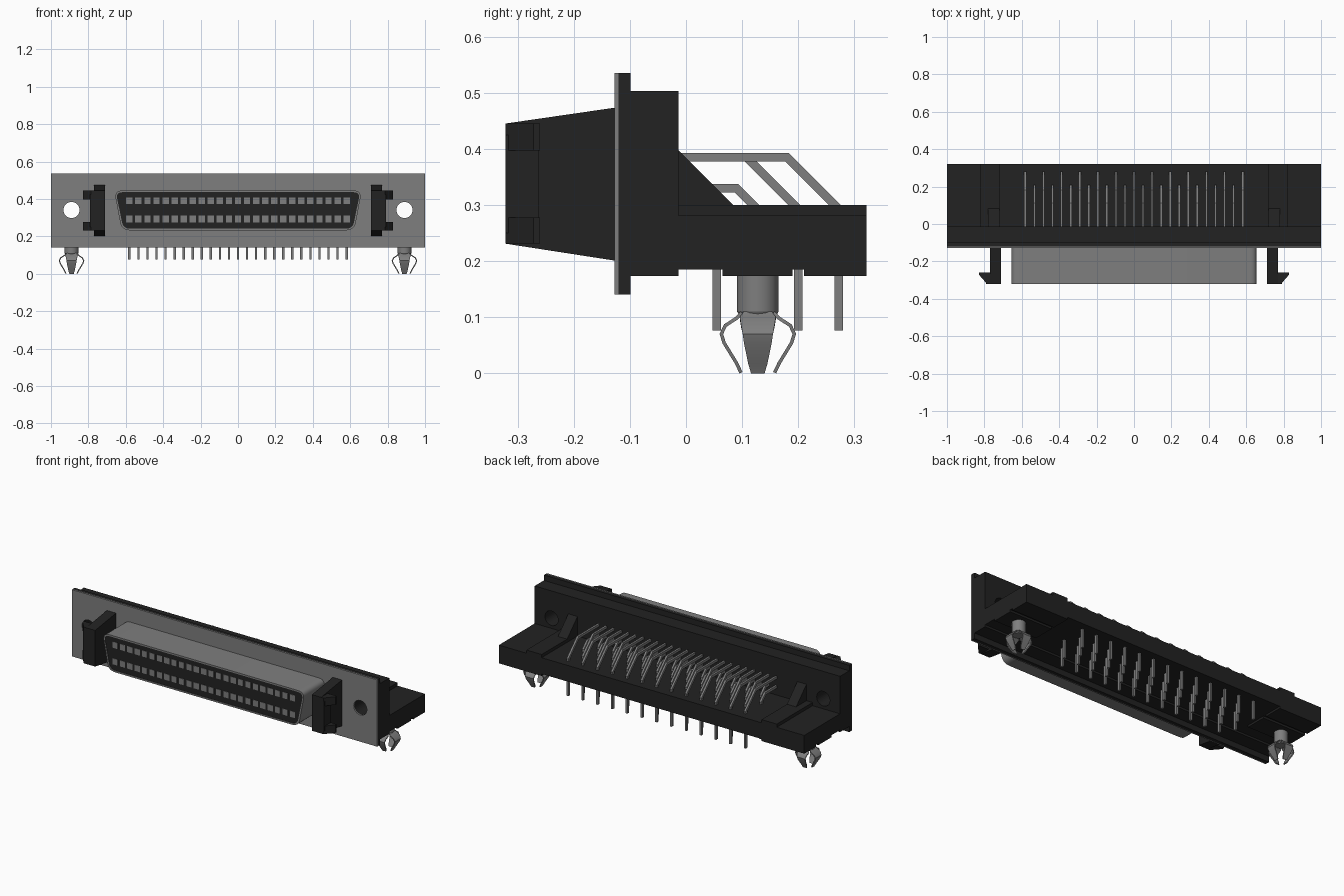
import bpy, bmesh, math
from mathutils import Vector, Matrix

if "Cube" in bpy.data.objects:
    bpy.data.objects.remove(bpy.data.objects["Cube"])


def material(name, rgb, rough):
    m = bpy.data.materials.new(name)
    m.use_nodes = True
    m.diffuse_color = (*rgb, 1)
    b = m.node_tree.nodes["Principled BSDF"]
    b.inputs["Base Color"].default_value = (*rgb, 1)
    b.inputs["Roughness"].default_value = rough
    return m


BLACK = material("black plastic", (0.016, 0.016, 0.016), 0.6)
METAL = material("grey metal", (0.21, 0.21, 0.21), 0.5)


def box(bm, x, y, z):
    c = [(a + b) / 2 for a, b in (x, y, z)]
    s = [b - a for a, b in (x, y, z)]
    bmesh.ops.create_cube(bm, size=1, matrix=Matrix.Translation(c) @ Matrix.Diagonal((*s, 1)))


def loft(bm, rings):
    rows = [[bm.verts.new(p) for p in r] for r in rings]
    n = len(rows[0])
    for a, b in zip(rows, rows[1:]):
        for i in range(n):
            bm.faces.new((a[i], a[(i + 1) % n], b[(i + 1) % n], b[i]))
    bm.faces.new(rows[0])
    bm.faces.new(rows[-1])


def strip(bm, path, thick, widths, matrix=Matrix()):
    """Rectangular ribbon following a path in the YZ plane, mitred at bends."""
    pts = [Vector(p) for p in path]
    rings = []
    for i, p in enumerate(pts):
        d0 = (p - pts[max(i - 1, 0)]).normalized()
        d1 = (pts[min(i + 1, len(pts) - 1)] - p).normalized()
        t = (d0 + d1).normalized()
        seg = d1 if d1.length else d0
        n = Vector((-t.y, t.x)) * thick / 2 / max(t.dot(seg), 0.5)
        w = widths[i] / 2
        ring = [(-w, *(p - n)), (w, *(p - n)), (w, *(p + n)), (-w, *(p + n))]
        rings.append([matrix @ Vector(q) for q in ring])
    loft(bm, rings)


def finish(name, bm, mat, mirror=False, smooth=None):
    if mirror:
        geo = bmesh.ops.duplicate(bm, geom=bm.verts[:] + bm.edges[:] + bm.faces[:])["geom"]
        for v in geo:
            if isinstance(v, bmesh.types.BMVert):
                v.co.x = -v.co.x
    bmesh.ops.recalc_face_normals(bm, faces=bm.faces[:])
    me = bpy.data.meshes.new(name)
    bm.to_mesh(me)
    bm.free()
    me.materials.append(mat)
    ob = bpy.data.objects.new(name, me)
    bpy.context.collection.objects.link(ob)
    if smooth:
        bpy.ops.object.select_all(action="DESELECT")
        ob.select_set(True)
        bpy.context.view_layer.objects.active = ob
        bpy.ops.object.shade_smooth_by_angle(angle=math.radians(smooth))
    return ob


# Screw hole cutter
HOLE_X = 0.89
bm = bmesh.new()
bmesh.ops.create_cone(bm, cap_ends=True, segments=32, radius1=0.043, radius2=0.043, depth=0.4,
                      matrix=Matrix.Translation((HOLE_X, -0.06, 0.341)) @ Matrix.Rotation(math.pi / 2, 4, "X"))
cutter = finish("screw_hole_cutter", bm, BLACK, mirror=True)
cutter.hide_render = True
cutter.hide_viewport = False


# Upright slabs pierced by the screw holes
def pierced(name, y, z, mat):
    bm = bmesh.new()
    box(bm, (-1, 1), y, z)
    ob = finish(name, bm, mat)
    mod = ob.modifiers.new("holes", "BOOLEAN")
    mod.object = cutter
    mod.operation = "DIFFERENCE"
    mod.solver = "EXACT"
    bpy.context.view_layer.objects.active = ob
    bpy.ops.object.modifier_apply(modifier=mod.name)


pierced("front_plate", (-0.127, -0.12), (0.14, 0.535), METAL)
pierced("rear_flange", (-0.12, -0.099), (0.14, 0.535), BLACK)
pierced("housing_wall", (-0.099, -0.013), (0.173, 0.503), BLACK)
bpy.data.objects.remove(cutter)

# Base shelf, raised ribs and underside pads
bm = bmesh.new()
box(bm, (-1, 1), (-0.013, 0.322), (0.185, 0.281))
finish("base_shelf", bm, BLACK)
bm = bmesh.new()
box(bm, (0.72, 0.82), (-0.013, 0.322), (0.28, 0.30))
finish("shelf_ribs", bm, BLACK, mirror=True)
bm = bmesh.new()
box(bm, (0.72, 1), (0.065, 0.19), (0.173, 0.186))
box(bm, (0.72, 1), (0.21, 0.322), (0.173, 0.186))
finish("underside_pads", bm, BLACK, mirror=True)

# Triangular gussets
bm = bmesh.new()
loft(bm, [[(x, -0.014, 0.29), (x, 0.094, 0.29), (x, -0.014, 0.398)] for x in (0.72, 0.78)])
finish("gussets", bm, BLACK, mirror=True)


# D-shaped outline with rounded corners, shrunk by an inset
def d_ring(y, inset, r=0.045):
    zt, zb = 0.445 - inset, 0.232 + inset
    wt, wb = 0.662 - inset, 0.622 - inset
    corners = [Vector(c) for c in ((wt, zt), (-wt, zt), (-wb, zb), (wb, zb))]
    ring = []
    for i, c in enumerate(corners):
        a = c + (corners[i - 1] - c).normalized() * (r - inset)
        b = c + (corners[(i + 1) % 4] - c).normalized() * (r - inset)
        for k in range(7):
            t = k / 6
            p = a * (1 - t) ** 2 + c * 2 * t * (1 - t) + b * t * t
            ring.append((p.x, y, p.y))
    return ring


# Shell with a thin rim around the socket insert
bm = bmesh.new()
loft(bm, [d_ring(-0.122, 0), d_ring(-0.322, 0), d_ring(-0.322, 0.009), d_ring(-0.312, 0.009)])
finish("socket_shell", bm, METAL, smooth=35)
bm = bmesh.new()
loft(bm, [d_ring(-0.305, 0.0085), d_ring(-0.319, 0.0085)])
finish("socket_insert", bm, BLACK)

# Contact faces, two rows of twenty-five
PITCH = 0.0484
xs = [(i - 12) * PITCH for i in range(25)]
bm = bmesh.new()
for x in xs:
    for z in (0.293, 0.391):
        box(bm, (x - 0.017, x + 0.017), (-0.321, -0.317), (z - 0.018, z + 0.018))
finish("contact_faces", bm, METAL)

# Side latches: tapered arm, web and two wedge hooks
bm = bmesh.new()
loft(bm, [[(0.71, y, a), (0.77, y, a), (0.77, y, b), (0.71, y, b)]
          for y, a, b in ((-0.122, 0.20, 0.474), (-0.322, 0.231, 0.445))])
box(bm, (0.765, 0.79), (-0.322, -0.262), (0.25, 0.425))
for a, b in ((0.231, 0.278), (0.397, 0.445)):
    loft(bm, [[(0.765, -0.322, z), (0.785, -0.322, z), (0.828, -0.272, z),
               (0.828, -0.26, z), (0.765, -0.26, z)] for z in (a, b)])
finish("side_latches", bm, BLACK, mirror=True)

# Bent contact pins: upper row reaches the rear holes, lower row the front ones
bm = bmesh.new()
for i, x in enumerate(xs):
    for z, drops in ((0.385, (0.272, 0.200)), (0.33, (0.127, 0.055))):
        y = drops[i % 2]
        run = z - 0.293
        path = [(-0.03, z), (y - run, z), (y, 0.293), (y, 0.076)]
        if path[1][0] < -0.02:
            path[0] = (path[1][0] - 0.02, z)
        strip(bm, path, 0.015, [0.012] * 4, Matrix.Translation((x, 0, 0)))
finish("contact_pins", bm, METAL)

# Board locks: neck with four sprung legs
bm = bmesh.new()
centre = Matrix.Translation((HOLE_X, 0.128, 0))
bmesh.ops.create_cone(bm, cap_ends=True, segments=16, radius1=0.037, radius2=0.037, depth=0.08,
                      matrix=centre @ Matrix.Translation((0, 0, 0.15)))
bmesh.ops.create_cone(bm, cap_ends=True, segments=16, radius1=0.030, radius2=0.037, depth=0.012,
                      matrix=centre @ Matrix.Translation((0, 0, 0.104)))
leg = [(0.028, 0.108), (0.038, 0.098), (0.058, 0.085), (0.065, 0.07), (0.060, 0.054), (0.038, 0.018), (0.030, 0.001)]
for k in range(4):
    strip(bm, leg, 0.006, [0.05, 0.064, 0.06, 0.054, 0.049, 0.034, 0.024],
          centre @ Matrix.Rotation(k * math.pi / 2, 4, "Z"))
finish("board_locks", bm, METAL, mirror=True, smooth=35)
